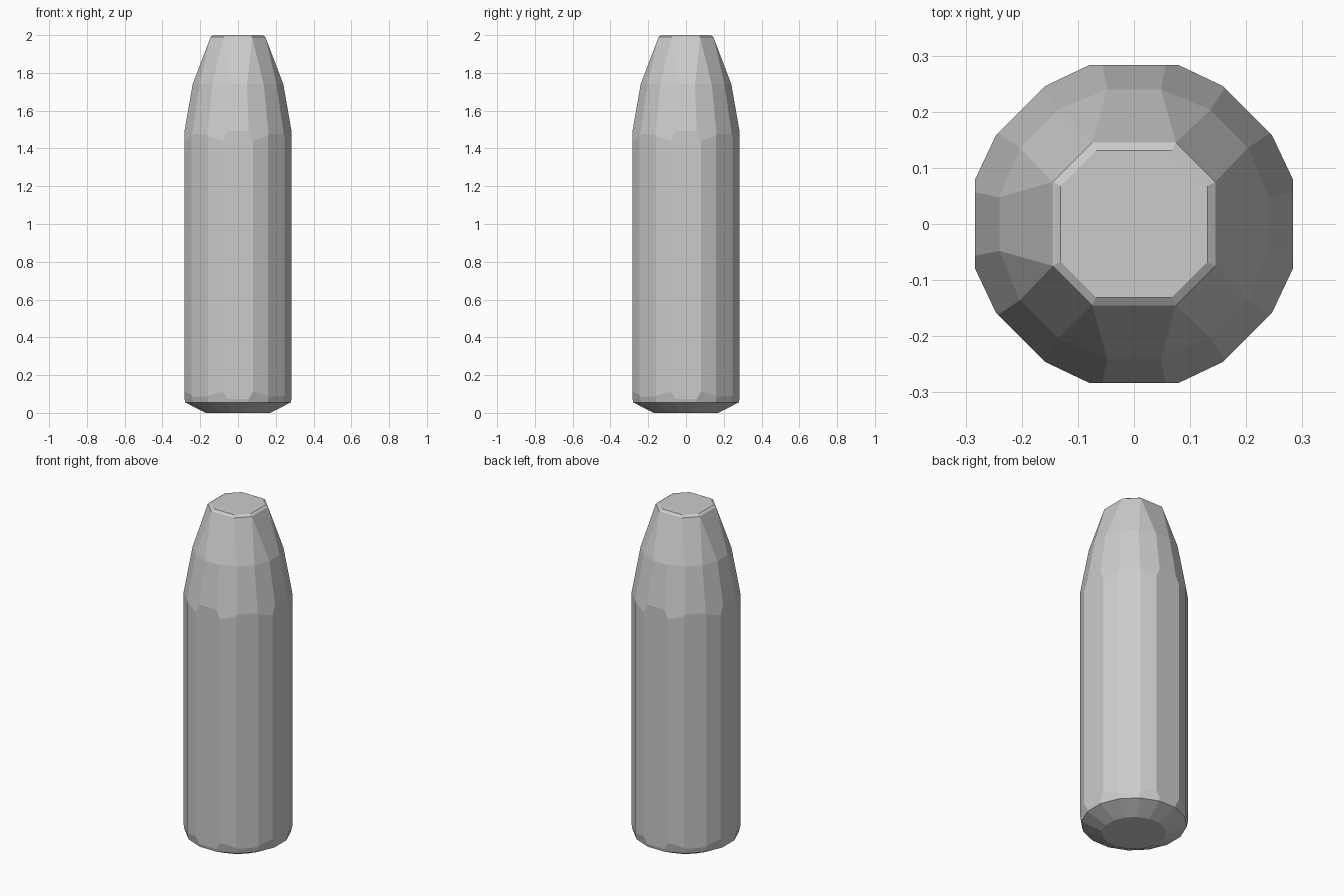
import bpy
import bmesh
from math import cos, sin, pi, radians
from mathutils import Vector

cube = bpy.data.objects.get("Cube")
if cube:
    bpy.data.objects.remove(cube, do_unlink=True)

# Plain grey metal
metal = bpy.data.materials.new("grey_metal")
metal.use_nodes = True
grey = (0.6, 0.6, 0.6, 1)
metal.diffuse_color = grey
metal.node_tree.nodes["Principled BSDF"].inputs["Base Color"].default_value = grey

SIDES = 16


def round_ring(apothem, z):
    """Regular ring with a flat facing each axis."""
    r = apothem / cos(pi / SIDES)
    angles = [(k + 0.5) * 2 * pi / SIDES for k in range(SIDES)]
    return [Vector((r * cos(a), r * sin(a), z)) for a in angles]


def octagon_ring(r, z):
    """Octagon whose corners each collect two ring points."""
    ring = []
    for quarter in range(4):
        for corner in (27.3, 27.3, 62.7, 62.7):
            a = radians(corner + 90 * quarter)
            ring.append(Vector((r * cos(a), r * sin(a), z)))
    return ring


# Tapered blank: chamfered base, oversized shank, nose, blunt bevelled tip
rings = [
    round_ring(0.17, 0.0),
    round_ring(0.279, 0.055),
    round_ring(0.297, 0.135),
    round_ring(0.301, 1.39),
    round_ring(0.24, 1.74),
    octagon_ring(0.163, 1.99),
    octagon_ring(0.147, 2.0),
]

bm = bmesh.new()
loops = [[bm.verts.new(p) for p in ring] for ring in rings]
for low, high in zip(loops, loops[1:]):
    for k in range(SIDES):
        n = (k + 1) % SIDES
        bm.faces.new((low[k], low[n], high[n], high[k]))
bm.faces.new(reversed(loops[0]))
bm.faces.new(loops[-1])
bmesh.ops.remove_doubles(bm, verts=bm.verts[:], dist=0.0001)

# Shave twelve long flats, leaving scalloped edges at the nose and base
flats = ((0, 0.283), (25.4, 0.290), (45, 0.286), (64.6, 0.290))
for quarter in range(4):
    for angle, distance in flats:
        a = radians(angle + 90 * quarter)
        normal = Vector((cos(a), sin(a), 0))
        cut = bmesh.ops.bisect_plane(
            bm, geom=bm.verts[:] + bm.edges[:] + bm.faces[:],
            plane_co=normal * distance, plane_no=normal, clear_outer=True)
        edges = [e for e in cut["geom_cut"] if isinstance(e, bmesh.types.BMEdge)]
        bmesh.ops.holes_fill(bm, edges=edges, sides=0)

bmesh.ops.recalc_face_normals(bm, faces=bm.faces[:])
mesh = bpy.data.meshes.new("faceted_bullet")
bm.to_mesh(mesh)
bm.free()
mesh.materials.append(metal)
bullet = bpy.data.objects.new("faceted_bullet", mesh)
bpy.context.collection.objects.link(bullet)
